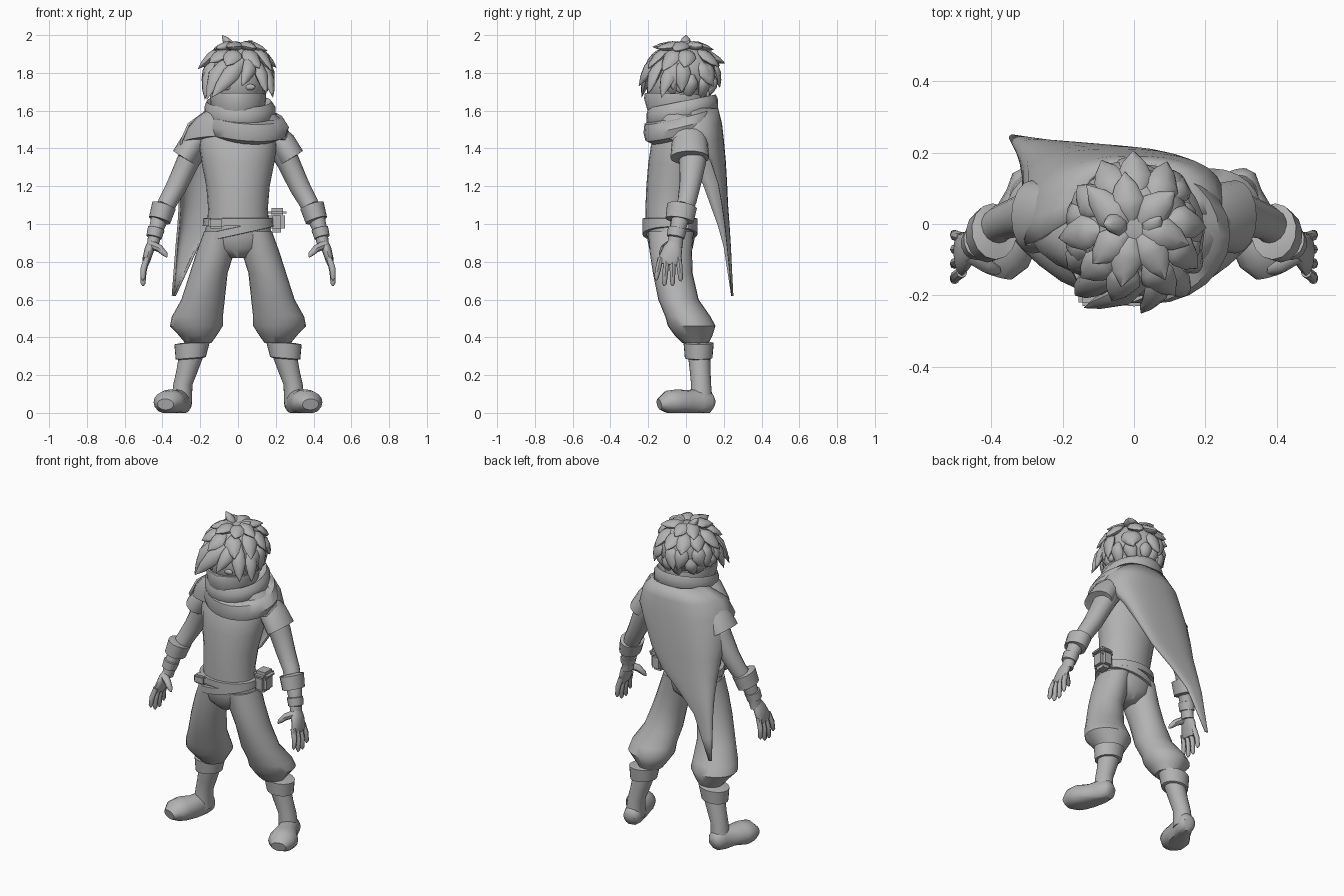
import bpy, bmesh, math, random
from mathutils import Vector

random.seed(4)
if "Cube" in bpy.data.objects:
    bpy.data.objects.remove(bpy.data.objects["Cube"], do_unlink=True)

CLAY = (0.45, 0.45, 0.45, 1)
clay = bpy.data.materials.new("plain grey")
clay.use_nodes = True
clay.diffuse_color = CLAY
clay.node_tree.nodes["Principled BSDF"].inputs["Base Color"].default_value = CLAY


def finish(name, bm, mirror=False, subdivide=0, angle=45):
    """Turn a bmesh into a smooth shaded object, optionally mirrored in x."""
    bmesh.ops.recalc_face_normals(bm, faces=bm.faces)
    mesh = bpy.data.meshes.new(name)
    bm.to_mesh(mesh)
    bm.free()
    mesh.materials.append(clay)
    mesh.shade_smooth()
    mesh.set_sharp_from_angle(angle=math.radians(angle))
    obj = bpy.data.objects.new(name, mesh)
    bpy.context.collection.objects.link(obj)
    if mirror:
        obj.modifiers.new("mirror", "MIRROR").use_mirror_merge = False
    if subdivide:
        obj.modifiers.new("smooth", "SUBSURF").levels = subdivide
        obj.modifiers["smooth"].render_levels = subdivide
    return obj


def skin(bm, rings, capped=True):
    """Bridge equal rings of points with quads and close the ends."""
    loops = [[bm.verts.new(p) for p in ring] for ring in rings]
    for low, high in zip(loops, loops[1:]):
        for i in range(len(low)):
            j = (i + 1) % len(low)
            bm.faces.new((low[i], low[j], high[j], high[i]))
    if capped:
        bm.faces.new(loops[0])
        bm.faces.new(loops[-1])


def loft(name, sections, sides=24, tilt=0, lean=0, **options):
    """Level ellipses (x, y, z, rx, ry); tilt and lean slope them along y and x."""
    rings = []
    for x, y, z, rx, ry in sections:
        turn = [math.tau * i / sides for i in range(sides)]
        rings.append([(x + rx * math.cos(a), y + ry * math.sin(a),
                       z + tilt * ry * math.sin(a) + lean * rx * math.cos(a)) for a in turn])
    bm = bmesh.new()
    skin(bm, rings)
    return finish(name, bm, **options)


def tube(bm, points, radii, ref, sides=10):
    """Sweep ellipses along a path; the first radius lies along ref."""
    points = [Vector(p) for p in points]
    rings = []
    for k, p in enumerate(points):
        t = (points[min(k + 1, len(points) - 1)] - points[max(k - 1, 0)]).normalized()
        u = Vector(ref)
        u = (u - t * u.dot(t)).normalized()
        v = t.cross(u)
        a, b = radii[k]
        turn = [math.tau * i / sides for i in range(sides)]
        rings.append([p + u * a * math.cos(w) + v * b * math.sin(w) for w in turn])
    skin(bm, rings)


def ellipsoid(name, centre, size, **options):
    bm = bmesh.new()
    bmesh.ops.create_uvsphere(bm, u_segments=24, v_segments=14, radius=1)
    bmesh.ops.scale(bm, vec=size, verts=bm.verts)
    bmesh.ops.translate(bm, vec=centre, verts=bm.verts)
    return finish(name, bm, **options)


def block(name, centre, size, bevel):
    bm = bmesh.new()
    bmesh.ops.create_cube(bm, size=1)
    bmesh.ops.scale(bm, vec=size, verts=bm.verts)
    bmesh.ops.bevel(bm, geom=bm.edges[:], offset=bevel, segments=2, affect="EDGES")
    bmesh.ops.translate(bm, vec=centre, verts=bm.verts)
    return finish(name, bm)


# Torso and hips
loft("torso", [(0, -.085, .98, .165, .13), (0, -.085, 1.08, .158, .13), (0, -.07, 1.2, .168, .14),
               (0, -.05, 1.32, .192, .15), (0, -.04, 1.42, .205, .145), (0, -.03, 1.5, .19, .12),
               (0, -.02, 1.56, .1, .1)])
loft("trouser_seat", [(0, -.085, 1, .165, .13), (0, -.08, .93, .186, .127),
                      (0, -.08, .87, .15, .115), (0, -.08, .82, .05, .07)])

# Baggy trouser legs, boot cuffs and shins
loft("trouser_legs", [(.095, -.08, .96, .085, .12), (.12, -.08, .85, .1, .112), (.155, -.07, .74, .1, .105),
                      (.185, -.04, .6, .115, .107), (.215, .01, .51, .135, .12), (.22, .03, .46, .14, .126),
                      (.213, .04, .41, .1, .1), (.21, .05, .37, .07, .07)], mirror=True)
loft("boot_cuffs", [(.25, .067, .285, .06, .06), (.25, .067, .29, .08, .073), (.243, .067, .37, .094, .08),
                    (.24, .067, .375, .06, .06)], lean=-.08, mirror=True)
loft("boot_shafts", [(.3, .08, .04, .055, .062), (.292, .08, .15, .051, .053),
                     (.27, .075, .22, .057, .055), (.24, .068, .33, .068, .06)], mirror=True)

# Boot feet, turned outwards with flat soles
bm = bmesh.new()
tube(bm, [(.288, .147, .045), (.292, .13, .05), (.305, .08, .055), (.33, .01, .05),
          (.358, -.05, .055), (.372, -.1, .055), (.384, -.142, .045)],
     [(.025, .03), (.055, .05), (.075, .055), (.07, .068), (.07, .085), (.062, .078), (.03, .045)],
     (0, 0, 1), 16)
for v in bm.verts:
    v.co.z = max(v.co.z, 0 if v.co.y < .02 or v.co.y > .06 else .012)
finish("boot_feet", bm, mirror=True)

# Arms
bm = bmesh.new()
tube(bm, [(.17, .02, 1.45), (.225, .03, 1.41), (.27, .035, 1.32), (.325, .02, 1.2), (.37, .005, 1.12),
          (.415, -.03, 1.03), (.44, -.05, .95), (.452, -.06, .88)],
     [(.07, .05), (.08, .07), (.07, .06), (.056, .055), (.05, .05), (.047, .046), (.038, .036), (.042, .03)],
     (0, 1, 0), 16)
finish("arms", bm, mirror=True)
bm = bmesh.new()
tube(bm, [(.2, .025, 1.47), (.235, .02, 1.43), (.285, .02, 1.35), (.284, .02, 1.352)],
     [(.08, .06), (.095, .07), (.103, .07), (.06, .05)], (0, 1, 0), 16)
finish("sleeves", bm, mirror=True)

# Arm cuffs and wrist bands
bm = bmesh.new()
tube(bm, [(.39, -.02, 1.1), (.392, -.021, 1.096), (.415, -.034, 1.02), (.417, -.035, 1.016)],
     [(.05, .04), (.08, .066), (.075, .06), (.04, .04)], (0, 1, 0), 14)
tube(bm, [(.432, -.045, .98), (.433, -.046, .975), (.445, -.055, .93), (.446, -.056, .925)],
     [(.03, .03), (.05, .046), (.047, .042), (.03, .03)], (0, 1, 0), 14)
finish("arm_bands", bm, mirror=True)

# Hands: flat palm, four spread fingers and a thumb
bm = bmesh.new()
tube(bm, [(.45, -.058, .91), (.468, -.07, .87), (.485, -.085, .81), (.488, -.088, .785)],
     [(.032, .024), (.05, .026), (.062, .022), (.05, .015)], (0, 1, 0), 12)
for i in range(4):
    y = -.135 + i * .032
    drop = (.03, 0, 0, .025)[i]
    tube(bm, [(.483, y, .82), (.5, y - .012 + i * .006, .75 + drop / 2),
              (.503, y - .022 + i * .011, .685 + drop), (.503, y - .023 + i * .011, .672 + drop)],
         [(.016, .016), (.015, .016), (.012, .013), (.004, .004)], (0, 1, 0), 8)
tube(bm, [(.46, -.085, .89), (.415, -.115, .87), (.385, -.13, .84), (.375, -.135, .825)],
     [(.024, .024), (.022, .02), (.015, .014), (.004, .004)], (0, 1, 0), 8)
finish("hands", bm, mirror=True)

# Belts, buckle and pouch
for name, z, lean in (("belt", 1.01, 0), ("slung_belt", .965, .22)):
    loft(name, [(0, -.085, z - .022, .16, .12), (0, -.085, z - .02, .187, .146),
                (0, -.085, z + .02, .184, .146), (0, -.085, z + .022, .16, .12)], lean=lean)
block("buckle", (-.115, -.205, 1.005), (.08, .05, .055), .01)
block("pouch", (.205, -.035, 1.01), (.085, .1, .11), .02)
block("pouch_flap", (.208, -.035, 1.06), (.1, .11, .05), .02)

# Head and face mask
ellipsoid("head", (0, -.05, 1.75), (.145, .155, .17))
ellipsoid("ears", (.145, -.03, 1.74), (.02, .03, .045), mirror=True)
ellipsoid("eyes", (.062, -.186, 1.725), (.03, .012, .016), mirror=True)
mask = loft("face_mask", [(0, -.05, 1.53, .11, .13), (0, -.05, 1.6, .138, .155),
                          (0, -.05, 1.66, .15, .162), (0, -.05, 1.69, .147, .158)], tilt=-.03)
for v in mask.data.vertices:
    if v.co.y < -.205 and v.co.z > 1.62:
        v.co.y -= .01

# Wound scarf and shoulder mantle
loft("scarf_upper", [(.005, -.02, 1.53, .16, .16), (.01, -.02, 1.57, .187, .188), (.01, -.02, 1.62, .188, .19),
                     (.005, -.02, 1.65, .172, .178), (.005, -.02, 1.62, .14, .15)], tilt=.2)
loft("scarf_lower", [(.03, -.03, 1.46, .17, .15), (.04, -.03, 1.485, .215, .185), (.042, -.03, 1.53, .228, .195),
                     (.035, -.03, 1.575, .205, .19), (.02, -.03, 1.585, .16, .15)], tilt=.24, lean=-.08)
loft("mantle", [(0, 0, 1.61, .15, .14), (0, 0, 1.55, .23, .165), (-.005, .005, 1.49, .275, .175),
                (-.01, .01, 1.425, .295, .175), (-.01, .01, 1.43, .2, .13)], tilt=-.25)

# Cape: wraps the right shoulder and sweeps down to one point
ROWS = [  # height, right edge x and y, left edge x and y, middle y
    (1.61, -.15, .03, .17, .03, .165), (1.53, -.26, -.04, .24, .02, .185),
    (1.44, -.3, -.06, .25, .06, .195), (1.33, -.31, .02, .18, .13, .205),
    (1.21, -.308, .09, .11, .17, .212), (1.1, -.308, .13, .03, .19, .217),
    (.99, -.315, .17, -.1, .205, .225), (.88, -.325, .2, -.215, .217, .232),
    (.75, -.335, .22, -.275, .23, .238), (.62, -.345, .24, -.335, .24, .245)]
bm = bmesh.new()
grid = []
for z, xr, yr, xl, yl, ym in ROWS:
    row = []
    for i in range(17):
        s = i / 8 - 1
        edge = yr if s < 0 else yl
        x = xr + (xl - xr) * (math.sin(s * math.pi / 2) + 1) / 2
        row.append(bm.verts.new((x, ym - (ym - edge) * abs(s) ** 2.5, z)))
    grid.append(row)
for a, b in zip(grid, grid[1:]):
    for i in range(16):
        bm.faces.new((a[i], a[i + 1], b[i + 1], b[i]))
cape = finish("cape", bm)
solid = cape.modifiers.new("cloth", "SOLIDIFY")
solid.thickness, solid.offset = .012, 0

# Hair: a cap covered in rings of leaf shaped locks
CENTRE, SIZE = Vector((0, -.015, 1.8)), Vector((.16, .165, .15))
ellipsoid("hair_cap", CENTRE + Vector((0, .012, .005)), SIZE * .98)


def on_head(azimuth, elevation, reach):
    a, e = math.radians(azimuth), math.radians(elevation)
    way = Vector((math.cos(a) * math.cos(e), math.sin(a) * math.cos(e), math.sin(e)))
    return CENTRE + way * SIZE * reach


def lock(bm, base, middle, tip, width):
    base, middle, tip = Vector(base), Vector(middle), Vector(tip)
    path = [base, (base + middle) / 2 + (middle - CENTRE) * .04, middle, middle.lerp(tip, .55), tip]
    tube(bm, path, [(.012, width * .4), (.022, width * .85), (.025, width),
                    (.017, width * .65), (.001, .001)], middle - CENTRE, 8)


bm = bmesh.new()
for count, first, last, start, mid, end, reach, width in (
        (7, 0, 308, 80, 62, 38, 1.33, .048),
        (10, 10, 334, 52, 32, 8, 1.35, .05),
        (9, -25, 205, 22, 0, -26, 1.28, .046),
        (8, -15, 195, -5, -25, -50, 1.2, .04)):
    for i in range(count):
        az = first + (last - first) * i / (count - 1) + random.uniform(-8, 8)
        swing = random.uniform(-14, 14)
        lock(bm, on_head(az, start, .95), on_head(az + swing * .3, mid, 1.06),
             on_head(az + swing, end + random.uniform(-6, 8), reach + random.uniform(-.08, .05)), width)
# Crown tufts and the fringe swept over the right eye
for base, middle, tip, width in (
        ((-.02, 0, 1.91), (-.05, 0, 1.955), (-.085, .0, 2.0), .035),
        ((.03, -.02, 1.91), (.05, -.01, 1.94), (.075, .02, 1.97), .035),
        ((.05, -.12, 1.89), (-.04, -.205, 1.79), (-.14, -.235, 1.67), .045),
        ((-.02, -.12, 1.89), (-.12, -.17, 1.79), (-.165, -.2, 1.66), .045),
        ((.06, -.12, 1.89), (.06, -.2, 1.82), (.02, -.25, 1.73), .04),
        ((.08, -.11, 1.88), (.125, -.17, 1.79), (.15, -.2, 1.69), .04),
        ((.12, -.06, 1.86), (.165, -.1, 1.77), (.185, -.13, 1.67), .04),
        ((-.12, -.06, 1.86), (-.165, -.1, 1.77), (-.175, -.13, 1.66), .04)):
    lock(bm, base, middle, tip, width)
finish("hair_locks", bm, angle=60)
